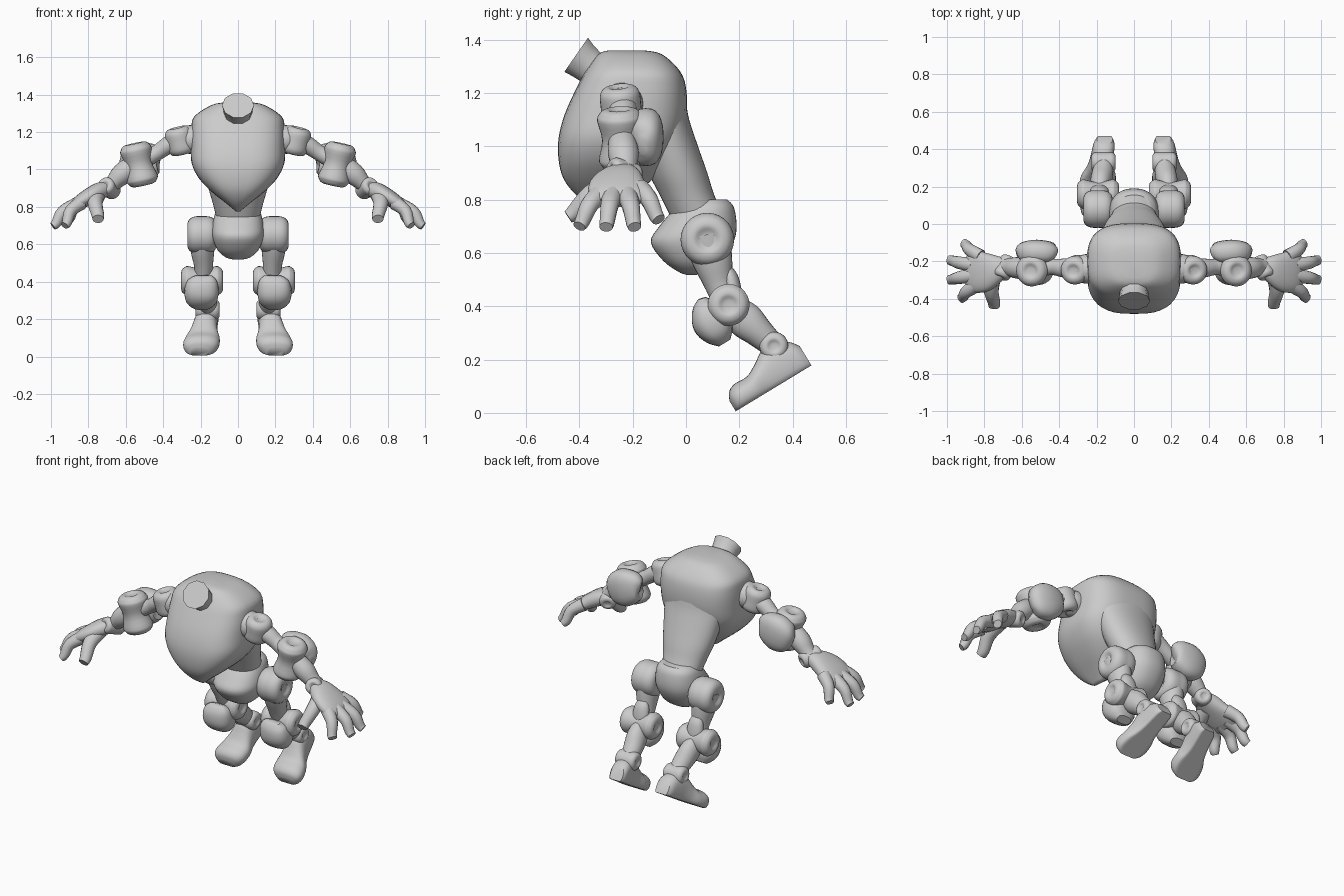
import bpy, bmesh, math
from mathutils import Vector as V

grey = bpy.data.materials.new("plain_grey")
grey.diffuse_color = (0.6, 0.6, 0.6, 1)


def finish(name, bm, mirror, angle=40):
    bmesh.ops.recalc_face_normals(bm, faces=bm.faces)
    me = bpy.data.meshes.new(name)
    bm.to_mesh(me)
    bm.free()
    me.materials.append(grey)
    ob = bpy.data.objects.new(name, me)
    bpy.context.collection.objects.link(ob)
    bpy.ops.object.select_all(action='DESELECT')
    ob.select_set(True)
    bpy.context.view_layer.objects.active = ob
    bpy.ops.object.shade_smooth_by_angle(angle=math.radians(angle))
    if mirror:
        ob.modifiers.new("Mirror", 'MIRROR').use_mirror_merge = False
    return ob


def skin(bm, rings):
    loops = [[bm.verts.new(p) for p in ring] for ring in rings]
    n = len(loops[0])
    for a, b in zip(loops, loops[1:]):
        for i in range(n):
            bm.faces.new((a[i], a[(i + 1) % n], b[(i + 1) % n], b[i]))
    bm.faces.new(loops[0])
    bm.faces.new(loops[-1])


def spline(pts, steps):
    # Smoothly resample rows of numbers
    rows = [V(p) for p in pts]
    out = []
    for i in range(len(rows) - 1):
        a, b, c, d = rows[max(i - 1, 0)], rows[i], rows[i + 1], rows[min(i + 2, len(rows) - 1)]
        for k in range(steps):
            t = k / steps
            out.append(0.5 * (2 * b + (c - a) * t + (2 * a - 5 * b + 4 * c - d) * t * t
                              + (3 * b - a - 3 * c + d) * t ** 3))
    return out + [rows[-1]]


def loft(name, pts, ref=(1, 0, 0), axis=None, p=2.0, n=24, mirror=True, steps=4, floor=None, angle=40):
    # Rows are x, y, z, radius along ref, radius across it
    rows = spline(pts, steps)
    rings = []
    for i, r in enumerate(rows):
        c = V(r[:3])
        a, b = rows[max(i - 1, 0)], rows[min(i + 1, len(rows) - 1)]
        t = V(axis) if axis else V(b[:3]) - V(a[:3])
        t.normalize()
        u = V(ref) - t * t.dot(V(ref))
        u.normalize()
        w = t.cross(u)
        ring = []
        for k in range(n):
            ang = 2 * math.pi * k / n
            cs, sn = math.cos(ang), math.sin(ang)
            q = c + u * max(r[3], .003) * math.copysign(abs(cs) ** (2 / p), cs) \
                  + w * max(r[4], .003) * math.copysign(abs(sn) ** (2 / p), sn)
            if floor:  # press onto a flat sole plane
                o, nrm = floor
                q -= nrm * min(0, (q - o).dot(nrm))
            ring.append(q)
        rings.append(ring)
    bm = bmesh.new()
    skin(bm, rings)
    return finish(name, bm, mirror, angle)


def lathe(name, profile, origin, axis, n=28):
    # Rows are radius, height along axis
    rot = V((0, 0, 1)).rotation_difference(V(axis).normalized())
    rings = []
    for r, h in spline(profile, 3):
        rings.append([V(origin) + rot @ V((r * math.cos(2 * math.pi * k / n),
                      r * math.sin(2 * math.pi * k / n), h)) for k in range(n)])
    bm = bmesh.new()
    skin(bm, rings)
    return finish(name, bm, True, 60)


def joint(name, origin, axis, r, lo, hi, waist=1.0):
    # Rounded drum with a shallow dimple in each end; waist < 1 pinches the middle
    half = [(r * .06, r * .14), (r * .28, r * .11), (r * .52, 0), (r * .78, r * .07),
            (r * .94, r * .26), (r, r * .5)]
    prof = [(a, lo + b) for a, b in half] + [(r * waist, (lo + hi) / 2)] + [(a, hi - b) for a, b in half[::-1]]
    return lathe(name, prof, origin, axis)


def body(name, rows, p):
    # Rows are z, half width, front y, back y
    return loft(name, [(0, (f + b) / 2, z, w, (b - f) / 2) for z, w, f, b in rows],
                axis=(0, 0, 1), p=p, n=40, mirror=False)


# Chest, waist and pelvis
body("chest", [(1.36, .06, -.29, -.16), (1.345, .14, -.33, -.09), (1.285, .232, -.375, -.025),
               (1.22, .25, -.41, 0), (1.12, .252, -.455, .002), (1.03, .247, -.478, -.02),
               (.95, .207, -.478, -.06), (.88, .14, -.46, -.12), (.82, .065, -.415, -.2),
               (.775, .01, -.35, -.28)], 2.9)
body("waist", [(1.28, .12, -.16, -.06), (1.2, .18, -.17, -.01), (1.1, .19, -.18, .012), (1.0, .178, -.17, .045),
               (.9, .158, -.14, .08), (.82, .135, -.1, .105), (.74, .115, -.06, .14)], 2.1)
body("pelvis", [(.80, .09, 0, .155), (.77, .12, -.04, .18), (.70, .137, -.1, .19),
                (.64, .137, -.132, .178), (.57, .11, -.085, .135), (.53, .065, -.03, .08),
                (.518, .02, 0, .04)], 2.3)

# Neck stub
loft("neck", [(0, -.28, 1.24, .08, .08), (0, -.355, 1.295, .074, .068), (0, -.412, 1.343, .086, .082)],
     axis=(0, -.82, .57), n=10, mirror=False, steps=2, angle=80)

# Arms
joint("shoulder", (.31, -.245, 1.16), (.25, -.1, 1), .076, -.08, .066)
loft("shoulder_socket", [(.22, -.24, 1.16, .08, .08), (.27, -.24, 1.16, .077, .075),
                         (.31, -.24, 1.16, .06, .06)], ref=(0, 1, 0))
loft("upper_arm", [(.31, -.24, 1.16, .06, .055), (.38, -.235, 1.125, .05, .047),
                   (.44, -.23, 1.085, .043, .042), (.53, -.235, 1.04, .05, .05)], ref=(0, 1, 0))
joint("elbow", (.53, -.245, 1.03), (.22, -.05, 1), .085, -.118, .112, .82)
loft("elbow_pad", [(.42, -.16, 1.06, .02, .03), (.44, -.155, 1.06, .055, .08), (.52, -.15, 1.035, .066, .108),
                   (.59, -.155, 1.01, .055, .085), (.618, -.165, 1.0, .02, .03)], ref=(0, 1, 0), p=2.5)
loft("forearm", [(.55, -.24, 1.03, .05, .055), (.62, -.235, .975, .058, .058),
                 (.67, -.23, .925, .047, .043), (.71, -.23, .89, .045, .04)], ref=(0, 1, 0))
joint("wrist", (.69, -.235, .9), (.35, -.75, .25), .048, -.065, .06)

# Hands with palm, fingers and thumb
loft("palm", [(.69, -.225, .9, .048, .038), (.74, -.24, .885, .08, .046), (.80, -.255, .853, .108, .044),
              (.86, -.255, .815, .11, .036), (.89, -.255, .79, .085, .024)], ref=(0, 1, 0), p=2.3)
tips = [((.82, -.175, .84), (.912, -.102, .725)), ((.86, -.22, .815), (.99, -.193, .697)),
        ((.86, -.275, .815), (.99, -.3, .697)), ((.84, -.325, .82), (.927, -.4, .70)),
        ((.755, -.27, .865), (.748, -.442, .735))]
for i, (a, b) in enumerate(tips):
    a, b = V(a), V(b)
    thumb = i == 4
    k = 1.25 if thumb else 1.05
    mid = a.lerp(b, .5) + V((.012, 0, .018))
    loft("thumb" if thumb else "finger",
         [(*a, .038 * k, .036 * k), (*mid, .032 * k, .031 * k), (*a.lerp(b, .85), .027 * k, .026 * k),
          (*b, .024 * k, .02 * k)], ref=(1, 0, 0) if thumb else (.3, 1, 0), n=14)

# Legs
joint("hip", (.193, .08, .65), (1, 0, 0), .1, -.078, .078)
loft("thigh", [(.193, .075, .67, .072, .09), (.19, .1, .57, .064, .075), (.184, .125, .48, .05, .054),
               (.185, .16, .4, .048, .05)])
joint("knee", (.192, .16, .405), (1, 0, 0), .078, -.112, .112, .8)
loft("kneecap", [(.19, .06, .43, .05, .015), (.19, .07, .4, .08, .05), (.195, .095, .345, .092, .074),
                 (.195, .125, .295, .08, .058), (.195, .145, .262, .045, .025)], p=2.5)
loft("back_knee_pad", [(.185, .155, .55, .025, .012), (.185, .165, .51, .045, .03),
                       (.185, .18, .45, .05, .03), (.185, .19, .41, .03, .02)])
loft("shin", [(.185, .16, .405, .045, .05), (.178, .22, .35, .056, .068), (.168, .275, .3, .056, .056),
              (.16, .33, .25, .045, .045)])
joint("ankle", (.163, .33, .25), (1, 0, 0), .054, -.065, .065)

# Shoes with flat tilted soles
heel_dir, up = V((0, .855, .519)), V((0, -.519, .855))
toe = V((.204, .19, .008))
rows = []
for s, h, w in [(-.004, .045, .05), (.012, .075, .08), (.045, .09, .096), (.1, .09, .092), (.15, .115, .074),
                (.2, .145, .064), (.26, .145, .06), (.305, .115, .055), (.328, .085, .042)]:
    c = toe + heel_dir * s + up * h * .4
    rows.append((c.x - .145 * s, c.y, c.z, w, h * .6))
loft("shoe", rows, axis=heel_dir, p=2.4, floor=(toe, up), n=32)
